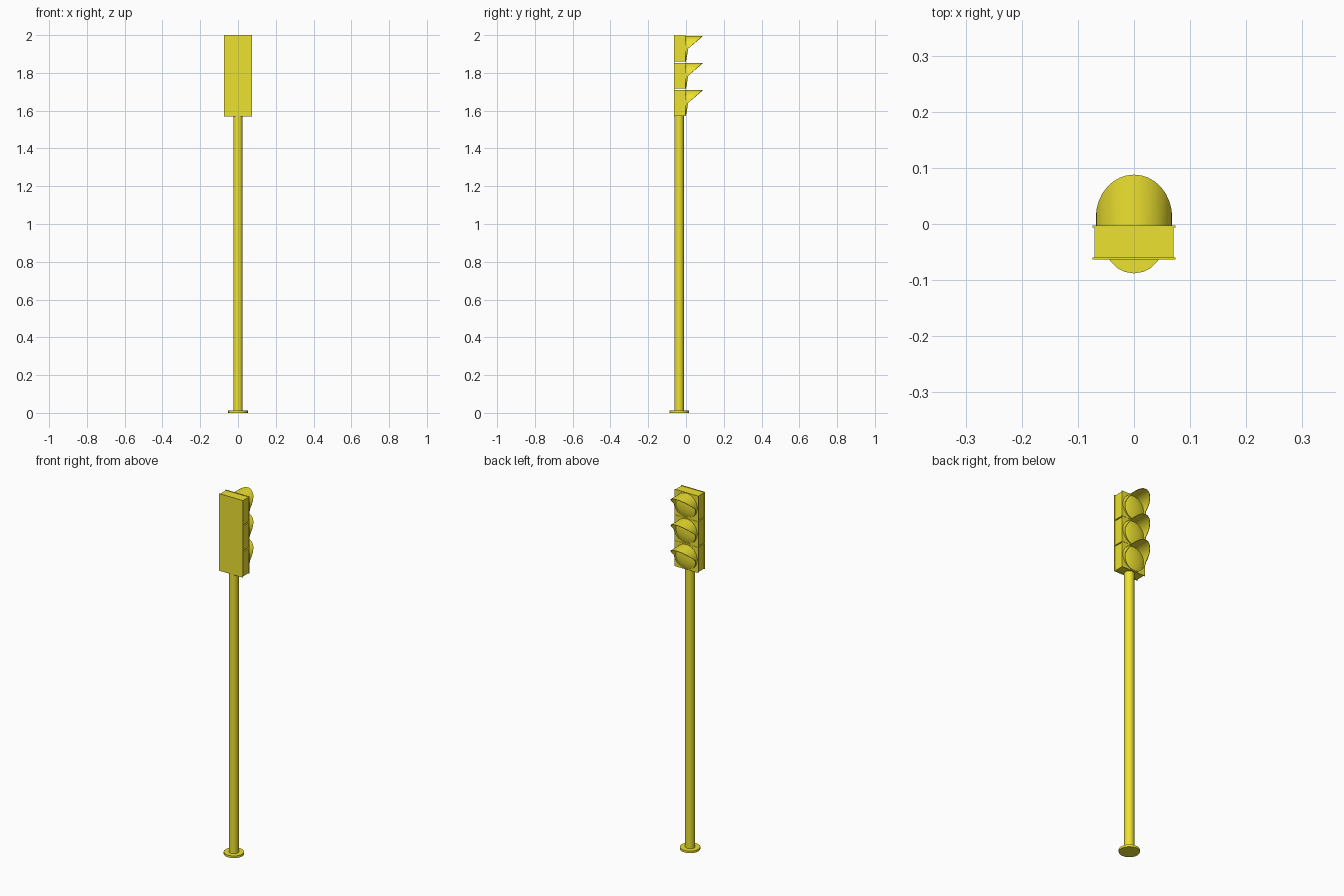
import bpy, bmesh, math
from mathutils import Matrix

if "Cube" in bpy.data.objects:
    bpy.data.objects.remove(bpy.data.objects["Cube"])

mat = bpy.data.materials.new("signal_yellow")
mat.diffuse_color = (0.85, 0.76, 0.03, 1)
mat.use_nodes = True
mat.node_tree.nodes["Principled BSDF"].inputs["Base Color"].default_value = mat.diffuse_color

CY = -0.036            # pole axis
BOTTOM, TOP = 1.57, 2.0
SEC = (TOP - BOTTOM) / 3


def finish(bm, name, smooth=False):
    bmesh.ops.recalc_face_normals(bm, faces=bm.faces)
    me = bpy.data.meshes.new(name)
    bm.to_mesh(me)
    bm.free()
    me.materials.append(mat)
    ob = bpy.data.objects.new(name, me)
    bpy.context.collection.objects.link(ob)
    if smooth:
        bpy.ops.object.select_all(action='DESELECT')
        ob.select_set(True)
        bpy.context.view_layer.objects.active = ob
        bpy.ops.object.shade_smooth_by_angle(angle=math.radians(35))
    return ob


def box(name, x, y0, y1, z0, z1):
    bm = bmesh.new()
    m = Matrix.Translation((0, (y0 + y1) / 2, (z0 + z1) / 2)) @ Matrix.Diagonal((2 * x, y1 - y0, z1 - z0, 1))
    bmesh.ops.create_cube(bm, size=1, matrix=m)
    return finish(bm, name)


def cylinder(name, r, z0, z1, n):
    bm = bmesh.new()
    bmesh.ops.create_cone(bm, cap_ends=True, segments=n, radius1=r, radius2=r, depth=z1 - z0,
                          matrix=Matrix.Translation((0, CY, (z0 + z1) / 2)))
    return finish(bm, name, True)


def loft(name, rings, closed):
    """Skin a list of point rings; closed joins the last ring to the first."""
    bm = bmesh.new()
    vs = [[bm.verts.new(p) for p in ring] for ring in rings]
    n = len(vs[0])
    for k in range(len(vs) if closed else len(vs) - 1):
        a, b = vs[k], vs[(k + 1) % len(vs)]
        for i in range(n):
            j = (i + 1) % n
            bm.faces.new((a[i], a[j], b[j], b[i]))
    if not closed:
        bm.faces.new(vs[0])
        bm.faces.new(vs[-1])
    return finish(bm, name, True)


def circle(r, zc, y, n=32):
    """Ring facing y; y is a depth or a function of the height ratio -1..1."""
    pts = []
    for i in range(n):
        a = 2 * math.pi * i / n
        s = math.sin(a)
        pts.append((r * math.cos(a), y(s) if callable(y) else y, zc + r * s))
    return pts


def visor_edge(s):
    return 0.012 + (0.076 * s if s > 0 else 0.012 * s)


# pole and foot
cylinder("foot_plate", 0.052, 0, 0.012, 20)
cylinder("pole", 0.025, 0.012, BOTTOM + 0.01, 20)

# one back plate across all three sections
box("back_plate", 0.074, -0.063, -0.060, BOTTOM, TOP)

for k, part in enumerate(("lower", "middle", "upper")):
    z0 = BOTTOM + k * SEC
    z1, zc = z0 + SEC, z0 + SEC / 2
    # housing and front flange
    box(part + "_housing", 0.070, -0.061, -0.005, z0 + 0.003, z1 - 0.003)
    box(part + "_front_plate", 0.074, -0.006, -0.003, z0 + 0.0005, z1 - 0.0005)
    # slanted visor tube, longest on top
    loft(part + "_visor", [circle(0.068, zc, -0.004), circle(0.068, zc, visor_edge),
                           circle(0.065, zc, visor_edge), circle(0.065, zc, -0.004)], True)
    # shallow domed lens
    loft(part + "_lens", [circle(r, zc, y) for r, y in
                          ((0.065, -0.004), (0.058, -0.001), (0.044, 0.003), (0.026, 0.006), (0.008, 0.007))], False)
